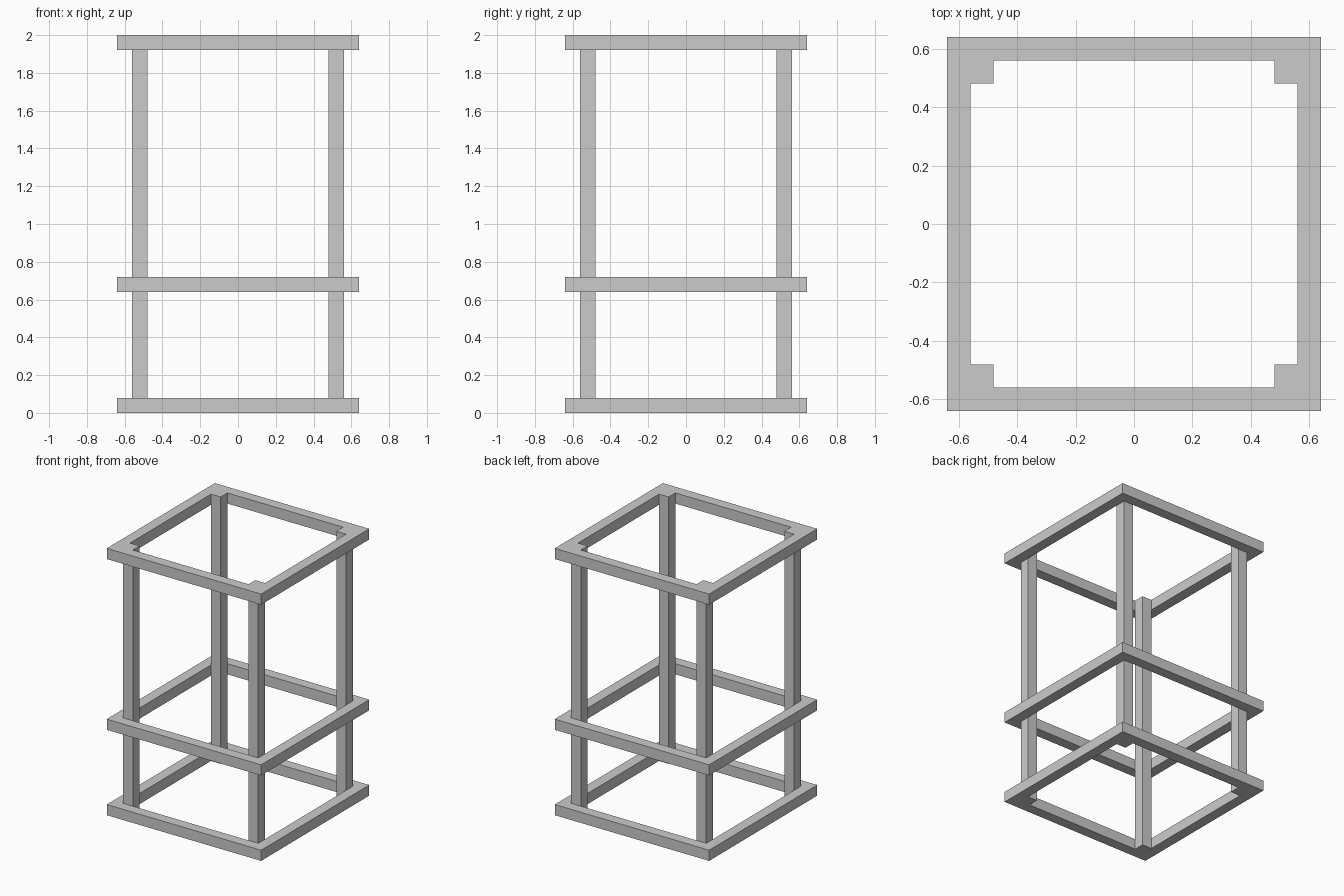
import bpy, bmesh

if "Cube" in bpy.data.objects:
    bpy.data.objects.remove(bpy.data.objects["Cube"])

U = 0.08            # bar thickness
OUT, IN = 8 * U, 7 * U


def make_object(name, bm):
    bmesh.ops.recalc_face_normals(bm, faces=bm.faces)
    mesh = bpy.data.meshes.new(name)
    bm.to_mesh(mesh)
    bm.free()
    bpy.context.collection.objects.link(bpy.data.objects.new(name, mesh))


def square_ring(name, z):
    """Square frame of bar section U x U with its underside at z."""
    bm = bmesh.new()
    section = [(OUT, z), (OUT, z + U), (IN, z + U), (IN, z)]
    corners = [[bm.verts.new((sx * r, sy * r, h)) for r, h in section]
               for sx, sy in ((1, 1), (-1, 1), (-1, -1), (1, -1))]
    for i in range(4):
        a, b = corners[i], corners[(i + 1) % 4]
        for j in range(4):
            k = (j + 1) % 4
            bm.faces.new((a[j], a[k], b[k], b[j]))
    make_object(name, bm)


def post(name, sx, sy):
    """Upright tucked inside one corner of the frames."""
    bm = bmesh.new()
    bmesh.ops.create_cube(bm, size=1)
    bmesh.ops.scale(bm, vec=(U, U, 2), verts=bm.verts)
    c = IN - U / 2
    bmesh.ops.translate(bm, vec=(sx * c, sy * c, 1), verts=bm.verts)
    make_object(name, bm)


# Horizontal frames
for name, z in (("bottom_frame", 0), ("middle_frame", 8 * U), ("top_frame", 2 - U)):
    square_ring(name, z)

# Corner posts
for sx, side in ((-1, "left"), (1, "right")):
    for sy, end in ((-1, "front"), (1, "back")):
        post(f"{end}_{side}_post", sx, sy)
